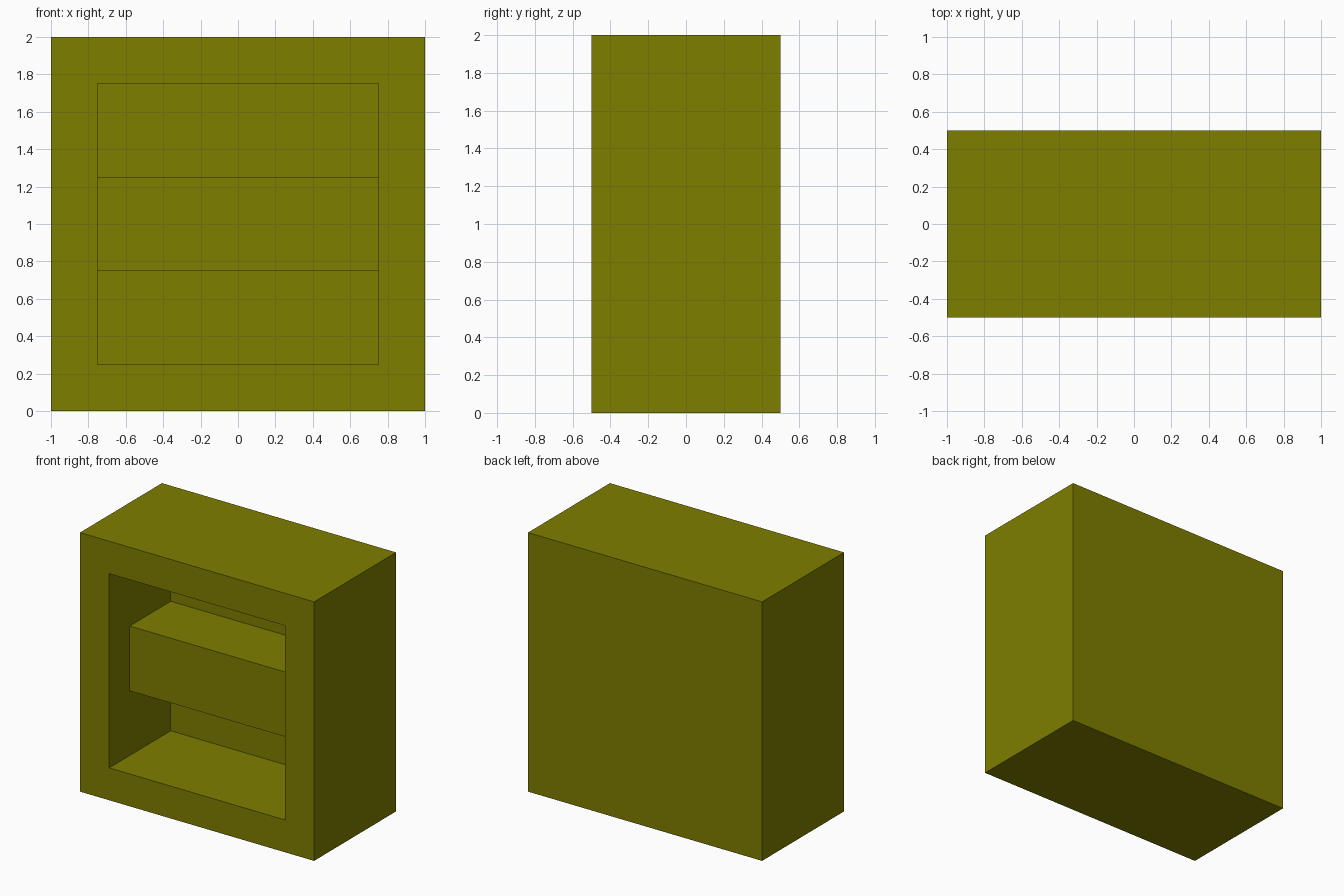
import bpy
import bmesh
from mathutils import Matrix, Vector

default_cube = bpy.data.objects.get("Cube")
if default_cube:
    bpy.data.objects.remove(default_cube, do_unlink=True)

# Single olive colour
COLOUR = (0.21, 0.21, 0, 1)
olive = bpy.data.materials.new("olive")
olive.use_nodes = True
olive.diffuse_color = COLOUR
olive.node_tree.nodes["Principled BSDF"].inputs["Base Color"].default_value = COLOUR


def box(size, centre):
    bm = bmesh.new()
    bmesh.ops.create_cube(bm, size=1, matrix=Matrix.Translation(centre) @ Matrix.Diagonal((*size, 1)))
    bm.normal_update()
    return bm


def finish(bm, name):
    mesh = bpy.data.meshes.new(name)
    bm.to_mesh(mesh)
    bm.free()
    mesh.materials.append(olive)
    obj = bpy.data.objects.new(name, mesh)
    bpy.context.collection.objects.link(obj)


# Cabinet: the front face is inset, then pushed back into a recess
bm = box((2, 1, 2), (0, 0, 1))
front = min(bm.faces, key=lambda f: f.calc_center_median().y)
bmesh.ops.inset_region(bm, faces=[front], thickness=0.25, use_even_offset=True)
pushed = bmesh.ops.extrude_discrete_faces(bm, faces=[front])["faces"]
bmesh.ops.translate(bm, verts=pushed[0].verts, vec=Vector((0, 0.75, 0)))
bmesh.ops.recalc_face_normals(bm, faces=bm.faces)
finish(bm, "cabinet")

# Shelf: set back from the opening, open where it meets the cabinet
bm = box((1.5, 0.5, 0.5), (0, 0, 1))
joined = [f for f in bm.faces if abs(f.normal.x) > 0.5 or f.normal.y > 0.5]
bmesh.ops.delete(bm, geom=joined, context="FACES")
finish(bm, "shelf")
